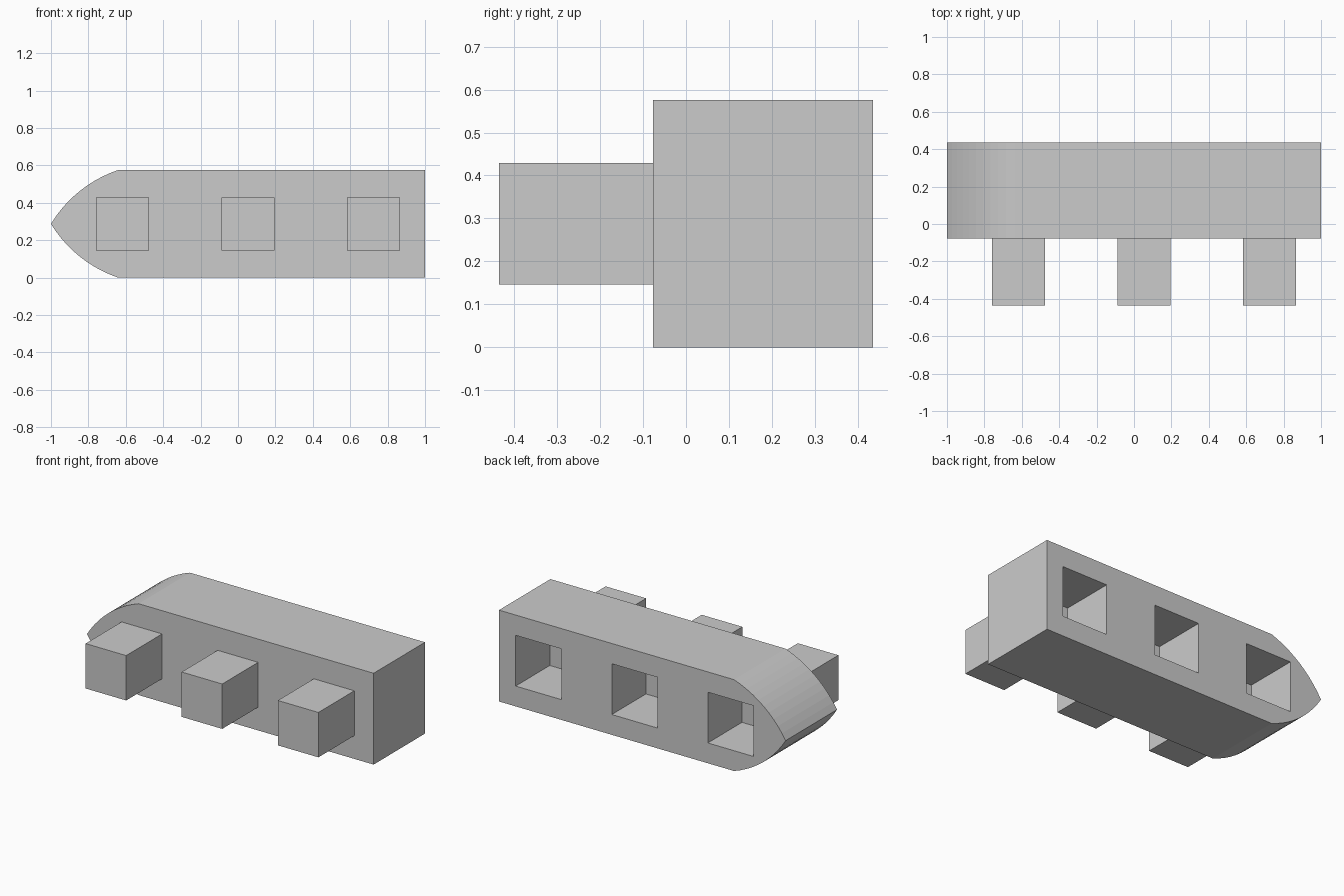
import bpy, bmesh
from math import sin, cos, atan2, hypot, radians
from mathutils import Vector

if "Cube" in bpy.data.objects:
    bpy.data.objects.remove(bpy.data.objects["Cube"])

FRONT, BACK, PEG_FRONT = -0.077, 0.435, -0.435
HEIGHT, SHOULDER = 0.576, -0.64
MID = HEIGHT / 2
PEG_XS = (-0.617, 0.053, 0.724)
PEG, SOCKET, SOCKET_DEPTH = 0.283, 0.32, 0.34


def new_object(name, bm):
    bmesh.ops.recalc_face_normals(bm, faces=bm.faces)
    mesh = bpy.data.meshes.new(name)
    bm.to_mesh(mesh)
    bm.free()
    obj = bpy.data.objects.new(name, mesh)
    bpy.context.collection.objects.link(obj)
    return obj


def square_bar(name, x, size, y0, y1):
    bm = bmesh.new()
    bmesh.ops.create_cube(bm, size=1)
    bmesh.ops.scale(bm, vec=(size, y1 - y0, size), verts=bm.verts)
    bmesh.ops.translate(bm, vec=(x, (y0 + y1) / 2, MID), verts=bm.verts)
    return new_object(name, bm)


# Upper half of the pointed nose: a shallow arc from tip to shoulder
def nose_arc(steps=10, bulge=radians(20)):
    dx, dz = SHOULDER + 1, MID
    slope = atan2(dz, dx)
    r = hypot(dx, dz) / (2 * sin(bulge))
    start = slope + bulge
    points = []
    for i in range(steps + 1):
        a = start - 2 * bulge * i / steps
        points.append((-1 + r * (sin(start) - sin(a)),
                       MID + r * (cos(a) - cos(start))))
    return points


# Body: arc mirrored about mid height, extruded front to back
arc = nose_arc()
outline = arc + [(1, HEIGHT), (1, 0)] + [(x, HEIGHT - z) for x, z in arc[:0:-1]]
bm = bmesh.new()
face = bm.faces.new([bm.verts.new((x, FRONT, z)) for x, z in outline])
ext = bmesh.ops.extrude_face_region(bm, geom=[face])
bmesh.ops.translate(bm, vec=Vector((0, BACK - FRONT, 0)),
                    verts=[v for v in ext["geom"] if isinstance(v, bmesh.types.BMVert)])
body = new_object("body", bm)

# Front pegs and matching blind sockets in the back
for i, x in enumerate(PEG_XS, 1):
    square_bar(f"peg_{i}", x, PEG, PEG_FRONT, FRONT)
    cutter = square_bar(f"socket_cutter_{i}", x, SOCKET, BACK - SOCKET_DEPTH, BACK + 0.1)
    cutter.hide_render = True
    mod = body.modifiers.new(f"socket_{i}", "BOOLEAN")
    mod.operation, mod.solver, mod.object = "DIFFERENCE", "EXACT", cutter
    bpy.context.view_layer.objects.active = body
    bpy.ops.object.modifier_apply(modifier=mod.name)
    bpy.data.objects.remove(cutter)
